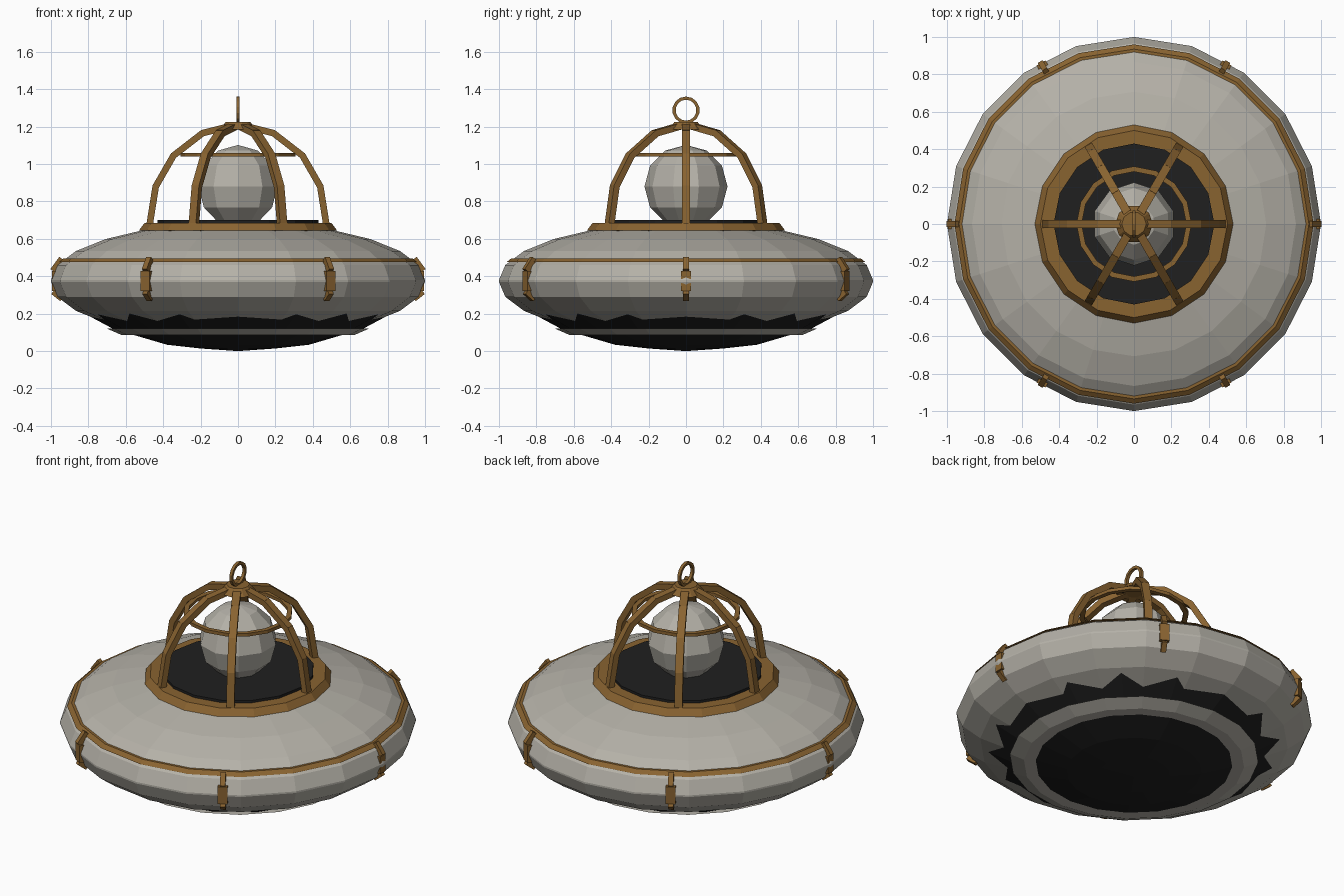
import bpy, bmesh
from math import sin, cos, pi, radians
from mathutils import Matrix, Vector

old = bpy.data.objects.get("Cube")
if old:
    bpy.data.objects.remove(old)


def material(name, rgb):
    m = bpy.data.materials.new(name)
    m.use_nodes = True
    m.diffuse_color = (*rgb, 1)
    m.node_tree.nodes["Principled BSDF"].inputs["Base Color"].default_value = (*rgb, 1)
    return m


GREY = material("warm_grey", (0.46, 0.44, 0.39))
BRASS = material("brass", (0.25, 0.125, 0.03))
BLACK = material("black", (0.014, 0.014, 0.014))


def finish(bm, name, mat):
    bmesh.ops.remove_doubles(bm, verts=bm.verts[:], dist=1e-5)
    bmesh.ops.recalc_face_normals(bm, faces=bm.faces[:])
    me = bpy.data.meshes.new(name)
    bm.to_mesh(me)
    bm.free()
    me.materials.append(mat)
    ob = bpy.data.objects.new(name, me)
    bpy.context.collection.objects.link(ob)
    return ob


def lathe(name, profile, sides, mat, phase=0.0, closed=False):
    """Turn an (r, z) profile around the z axis."""
    bm = bmesh.new()
    verts = [bm.verts.new((r, 0, z)) for r, z in profile]
    edges = [bm.edges.new(p) for p in zip(verts, verts[1:])]
    if closed:
        edges.append(bm.edges.new((verts[-1], verts[0])))
    bmesh.ops.spin(bm, geom=verts + edges, cent=(0, 0, 0), axis=(0, 0, 1),
                   angle=2 * pi, steps=sides, use_merge=True)
    bmesh.ops.rotate(bm, verts=bm.verts[:], matrix=Matrix.Rotation(phase, 3, 'Z'))
    return finish(bm, name, mat)


def bars(name, path, width, depth, angle, mat):
    """Straight bars along an (r, z) path, turned to an angle."""
    bm = bmesh.new()
    turn = Matrix.Rotation(angle, 4, 'Z')
    for (r0, z0), (r1, z1) in zip(path, path[1:]):
        a, b = Vector((r0, 0, z0)), Vector((r1, 0, z1))
        rot = (b - a).to_track_quat('Z', 'Y').to_matrix().to_4x4()
        # keep the bar's width square to the radial plane
        size = Matrix.Diagonal((depth, width, (b - a).length + 0.006, 1))
        bmesh.ops.create_cube(bm, size=1, matrix=turn @ Matrix.Translation((a + b) / 2) @ rot @ size)
    return finish(bm, name, mat)


def arc(radius, height, z, start, end, steps):
    pts = []
    for i in range(steps + 1):
        t = radians(start + (end - start) * i / steps)
        pts.append((max(0, radius * cos(t)) if abs(cos(t)) > 1e-6 else 0, z + height * sin(t)))
    return pts


# Saucer hull with a narrow band at the equator
lathe("hull", arc(1, 0.31, 0.37, -90, 0, 6) + arc(1, 0.31, 0.38, 0, 90, 6), 20, GREY)

# Underside: dark skirt, grey plate and dark belly
lathe("under_skirt", [(0, 0.115), (0.66, 0.115), (0.84, 0.211), (0, 0.211)], 16, BLACK)
lathe("under_plate", [(0, 0.085), (0.62, 0.085), (0.70, 0.12), (0, 0.12)], 20, GREY)
lathe("belly", [(0, 0), (0.2, 0.014), (0.38, 0.034), (0.56, 0.087), (0, 0.087)], 20, BLACK)

# Trim hoops above and below the equator
for name, z, s in (("upper_trim", 0.485, 1), ("lower_trim", 0.29, -1)):
    lathe(name, [(0.90, z - 0.01 * s), (0.96, z - 0.01 * s),
                 (0.935, z + 0.01 * s), (0.90, z + 0.01 * s)], 20, BRASS, closed=True)

# Cockpit collar, floor and ball
lathe("cockpit_collar", [(0.41, 0.63), (0.53, 0.645), (0.50, 0.685), (0.41, 0.685)],
      16, BRASS, closed=True)
lathe("cockpit_floor", [(0, 0.64), (0.43, 0.64), (0.43, 0.70), (0, 0.70)], 16, BLACK)
lathe("cockpit_ball", arc(0.222, 0.222, 0.88, -90, 90, 6), 10, GREY, phase=pi / 2)

# Six cage arms and six straps over the rim
ARM = [(0.475, 0.66), (0.44, 0.88), (0.345, 1.045), (0.19, 1.165), (0.03, 1.205)]
STRAP = [(0.935, 0.485), (0.979, 0.425), (0.979, 0.325), (0.935, 0.29)]
for i in range(6):
    bars(f"cage_arm_{i + 1}", ARM, 0.035, 0.045, i * pi / 3, BRASS)
    bars(f"rim_strap_{i + 1}", STRAP, 0.055, 0.03, i * pi / 3, BRASS)

# Cage hoop and cap
lathe("cage_hoop", [(0.28, 1.04), (0.308, 1.04), (0.308, 1.06), (0.28, 1.06)],
      16, BRASS, closed=True)
lathe("cage_cap", [(0, 1.185), (0.10, 1.185), (0.065, 1.225), (0, 1.225)], 10, BRASS)

# Upright ring on top, lying in the side plane
ring = lathe("top_ring", [(0.056, -0.009), (0.073, -0.009), (0.073, 0.009), (0.056, 0.009)],
             14, BRASS, closed=True)
ring.data.transform(Matrix.Translation((0, 0, 1.288)) @ Matrix.Rotation(pi / 2, 4, 'Y'))
